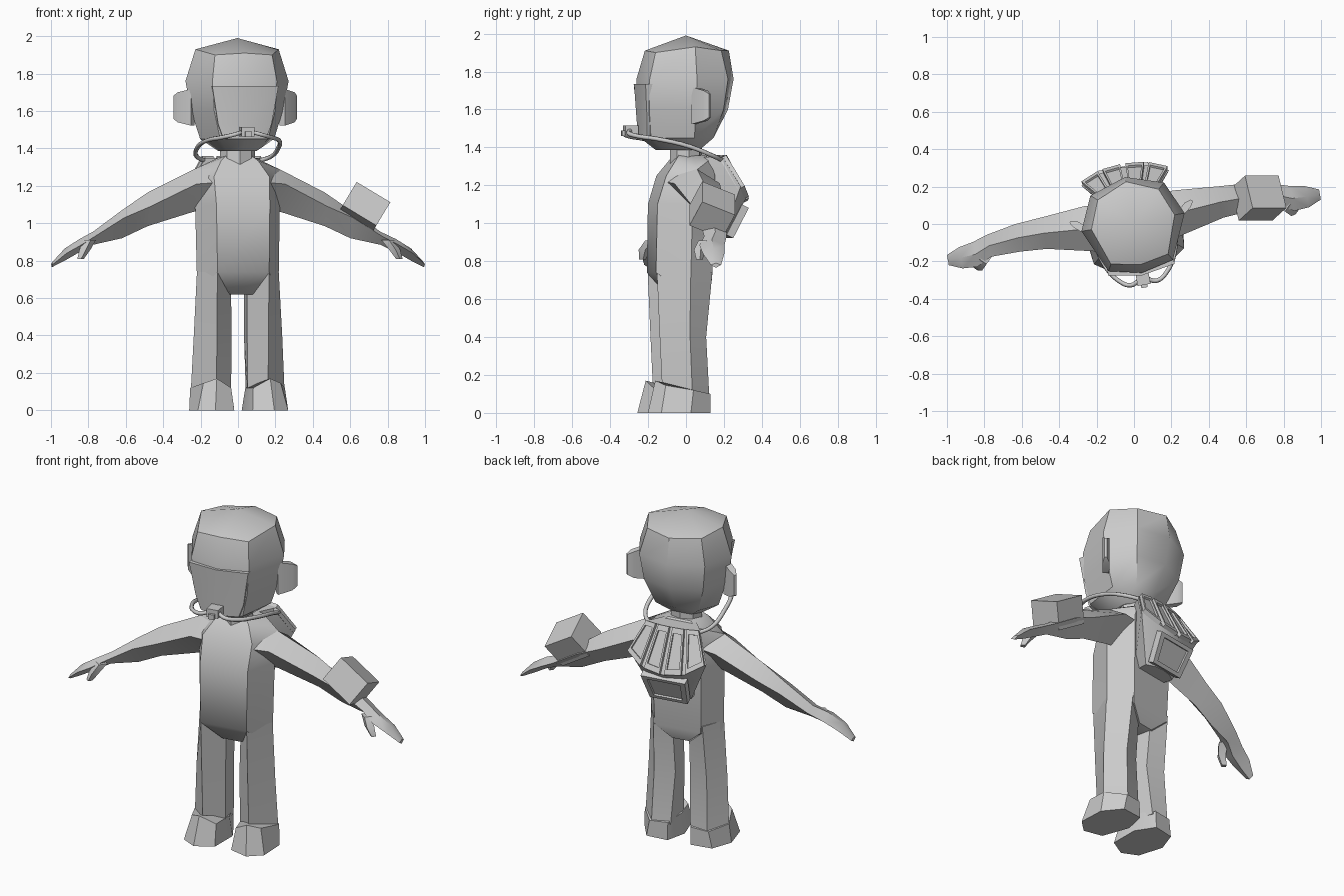
import bpy, bmesh, math
from mathutils import Euler, Matrix, Vector

cube = bpy.data.objects.get("Cube")
if cube:
    bpy.data.objects.remove(cube, do_unlink=True)

grey = bpy.data.materials.new("plain_grey")
grey.use_nodes = True
grey.diffuse_color = (0.6, 0.6, 0.6, 1)
grey.node_tree.nodes["Principled BSDF"].inputs["Base Color"].default_value = (0.6, 0.6, 0.6, 1)

# The whole figure stands turned slightly about the vertical axis
TURN = Matrix.Translation((0, -0.02, 0)) @ Matrix.Rotation(math.radians(10), 4, 'Z')


def loft(name, rings, side=1, smooth=32):
    """Skin a stack of equal-length point rings and cap both ends."""
    bm = bmesh.new()
    rows = [[bm.verts.new(TURN @ Vector((p[0] * side, p[1], p[2]))) for p in r] for r in rings]
    n = len(rows[0])
    for a, b in zip(rows, rows[1:]):
        for i in range(n):
            j = (i + 1) % n
            bm.faces.new((a[i], a[j], b[j], b[i]))
    bm.faces.new(rows[0])
    bm.faces.new(rows[-1])
    bmesh.ops.remove_doubles(bm, verts=bm.verts, dist=0.0005)
    bmesh.ops.recalc_face_normals(bm, faces=bm.faces)
    mesh = bpy.data.meshes.new(name)
    bm.to_mesh(mesh)
    bm.free()
    mesh.materials.append(grey)
    obj = bpy.data.objects.new(name, mesh)
    bpy.context.collection.objects.link(obj)
    bpy.ops.object.select_all(action='DESELECT')
    obj.select_set(True)
    bpy.context.view_layer.objects.active = obj
    bpy.ops.object.shade_smooth_by_angle(angle=math.radians(smooth))
    return obj


def mirrored(pts):
    """Complete a half ring, running front to back, with its mirror image."""
    return list(pts) + [(-x, y, z) for x, y, z in reversed(pts) if abs(x) > 1e-6]


def box(name, centre, size, degrees=(0, 0, 0)):
    spin = Euler([math.radians(d) for d in degrees]).to_matrix()
    rings = [[Vector(centre) + spin @ Vector((sx * size[0], sy * size[1], sz * size[2])) / 2
              for sy, sz in ((-1, -1), (1, -1), (1, 1), (-1, 1))] for sx in (-1, 1)]
    return loft(name, rings)


def framed_panel(name, corners):
    """Thick plate with a raised rim and a recessed middle, facing back."""
    c = [Vector(p) for p in corners]
    normal = (c[2] - c[0]).cross(c[3] - c[1]).normalized()
    if normal.y < 0:
        normal.negate()
    mid = sum(c, Vector()) / 4
    inner = [p.lerp(mid, 0.25) for p in c]
    loft(name, [[p - normal * 0.02 for p in c], [p + normal * 0.02 for p in c],
                [p + normal * 0.02 for p in inner], [p + normal * 0.008 for p in inner]])


# Torso: hexagonal section with a flat front panel, sloping in to the neck
loft("torso", [mirrored(r) for r in (
    [(.05, -.07, .62), (.06, .01, .62), (.05, .1, .62)],
    [(.14, -.165, .74), (.22, .005, .62), (.14, .135, .7)],
    [(.145, -.158, 1.1), (.23, .015, 1.1), (.15, .15, 1.1)],
    [(.15, -.112, 1.25), (.235, .03, 1.22), (.15, .15, 1.25)],
    [(.1, -.05, 1.335), (.24, .04, 1.285), (.1, .13, 1.335)],
    [(.07, -.03, 1.36), (.09, .04, 1.355), (.07, .11, 1.36)])], smooth=40)

# Neck
loft("neck", [[(.095 * math.cos(k * math.pi / 4), .02 + .085 * math.sin(k * math.pi / 4), z)
               for k in range(8)] for z in (1.3, 1.43)])


# Head: eight-sided rings closing to a point on top
def head_ring(z, front, cheek, side, rear, back, lift=0):
    return mirrored([(0, front, z), (*cheek, z - lift / 2), (side, .03, z + lift),
                     (*rear, z), (0, back, z)])


loft("head", [
    head_ring(1.385, -.14, (.08, -.11), .1, (.06, .08), .09),
    head_ring(1.45, -.225, (.13, -.19), .2, (.13, .145), .165),
    head_ring(1.6, -.24, (.165, -.205), .25, (.18, .19), .245),
    head_ring(1.76, -.245, (.175, -.205), .28, (.2, .21), .275),
    head_ring(1.91, -.2, (.155, -.17), .226, (.165, .18), .25, .02),
    [(0, .02, 1.99)] * 8], smooth=36)

# Visor over the face, with a soft centre ridge
loft("visor", [mirrored([(0, y, z), (w, y + .03, z), (w, -.14, z), (0, -.14, z)])
               for z, w, y in ((1.45, .115, -.24), (1.53, .145, -.243), (1.735, .18, -.258))])

# Breathing mask
box("mask", (0, -.275, 1.49), (.07, .07, .05))
box("mask_valve", (0, -.31, 1.475), (.035, .03, .03))

for side, tag in ((1, "left"), (-1, "right")):
    # Ear plate, flaring out and back
    loft(tag + "_ear", [[(x, y, 1.62 - h), (x + t, y - t, 1.62 - h),
                         (x + t, y - t, 1.62 + h), (x, y, 1.62 + h)]
                        for x, y, h, t in ((.23, .03, .098, .025), (.29, .085, .08, .028),
                                           (.325, .095, .062, .01))], side)

    # Arm and mitten: diamond section from shoulder to fingertip
    loft(tag + "_arm", [[(x, (f + b) / 2, top), (x, f, mid), (x, (f + b) / 2, low), (x, b, mid)]
                        for x, top, mid, low, f, b in (
        (.1, 1.335, 1.22, 1.09, -.12, .14),
        (.24, 1.285, 1.21, 1.06, -.085, .16),
        (.48, 1.165, 1.09, .985, -.03, .14),
        (.62, 1.07, 1.03, .92, -.02, .13),
        (.78, .955, .93, .885, -.02, .1),
        (.86, .915, .885, .845, -.06, .075),
        (.94, .865, .84, .8, -.055, .06),
        (1.01, .79, .78, .765, -.025, .03))], side, 40)

    # Thumb
    loft(tag + "_thumb", [[(x - w, y, z), (x, y - w, z), (x + w, y, z), (x, y + w, z)]
                          for x, y, z, w in ((.81, -.02, .91, .035), (.84, -.055, .86, .03),
                                             (.865, -.06, .81, .018))], side)

    # Leg: ridge at the front, ridge outside, flatter inside
    loft(tag + "_leg", [[(*p, z) for p in ring] for z, ring in (
        (.74, [(.14, -.16), (.222, .005), (.15, .135), (.05, .1), (.045, -.03)]),
        (.4, [(.14, -.145), (.24, 0), (.16, .1), (.045, .07), (.042, -.045)]),
        (.09, [(.14, -.13), (.255, .01), (.17, .115), (.06, .1), (.045, -.04)]))], side)

    # Boot
    loft(tag + "_boot", [
        [(.05, -.17, 0), (.16, -.212, 0), (.245, -.155, 0), (.265, 0, 0),
         (.2, .115, 0), (.07, .12, 0), (.02, 0, 0)],
        [(.06, -.13, .12), (.145, -.17, .17), (.21, -.125, .145), (.257, .015, .12),
         (.18, .12, .1), (.07, .115, .105), (.04, 0, .12)]], side)

    # Air hose from the mask round to the back pack
    curve = bpy.data.curves.new(tag + "_hose", 'CURVE')
    curve.dimensions = '3D'
    curve.bevel_depth = 0.012
    curve.bevel_resolution = 1
    curve.resolution_u = 4
    path = [(.02, -.28, 1.49), (.07, -.3, 1.475), (.13, -.265, 1.46), (.19, -.17, 1.445),
            (.22, 0, 1.405), (.2, .13, 1.355), (.13, .2, 1.33)]
    spline = curve.splines.new('BEZIER')
    spline.bezier_points.add(len(path) - 1)
    for point, (x, y, z) in zip(spline.bezier_points, path):
        point.co = (x * side, y, z)
        point.handle_left_type = point.handle_right_type = 'AUTO'
    curve.materials.append(grey)
    hose = bpy.data.objects.new(tag + "_hose", curve)
    hose.matrix_world = TURN
    bpy.context.collection.objects.link(hose)

# Box strapped to the left forearm, rolled so its top slopes down to the back
box("forearm_box", (.684, .04, 1.07), (.21, .19, .16), (-25, 31, -10))


# Back pack: fan-shaped core with framed panels
def fan(level, degrees):
    a = math.radians(degrees)
    s, c = math.sin(a), math.cos(a)
    return {"top": (.18 * s, .17 + .04 * c, 1.35),
            "rim": (.265 * s, .225 + .105 * c, 1.26 - .15 * c),
            "base": (.125 * s, .17 + .06 * c, .93)}[level]


spread = (-64, -28, 0, 28, 64)
loft("pack_core", [[fan(level, a) for a in spread] + [(.1, .1, fan(level, 64)[2]),
                                                     (-.1, .1, fan(level, -64)[2])]
                   for level in ("top", "rim", "base")])
for k, (a, b) in enumerate(zip(spread, spread[1:])):
    framed_panel("pack_panel_%d" % (k + 1), [fan("top", a + 3), fan("top", b - 3),
                                             fan("rim", b - 3), fan("rim", a + 3)])
framed_panel("pack_lower_panel", [(-.135, .315, 1.09), (.135, .315, 1.09),
                                  (.115, .235, .93), (-.115, .235, .93)])
